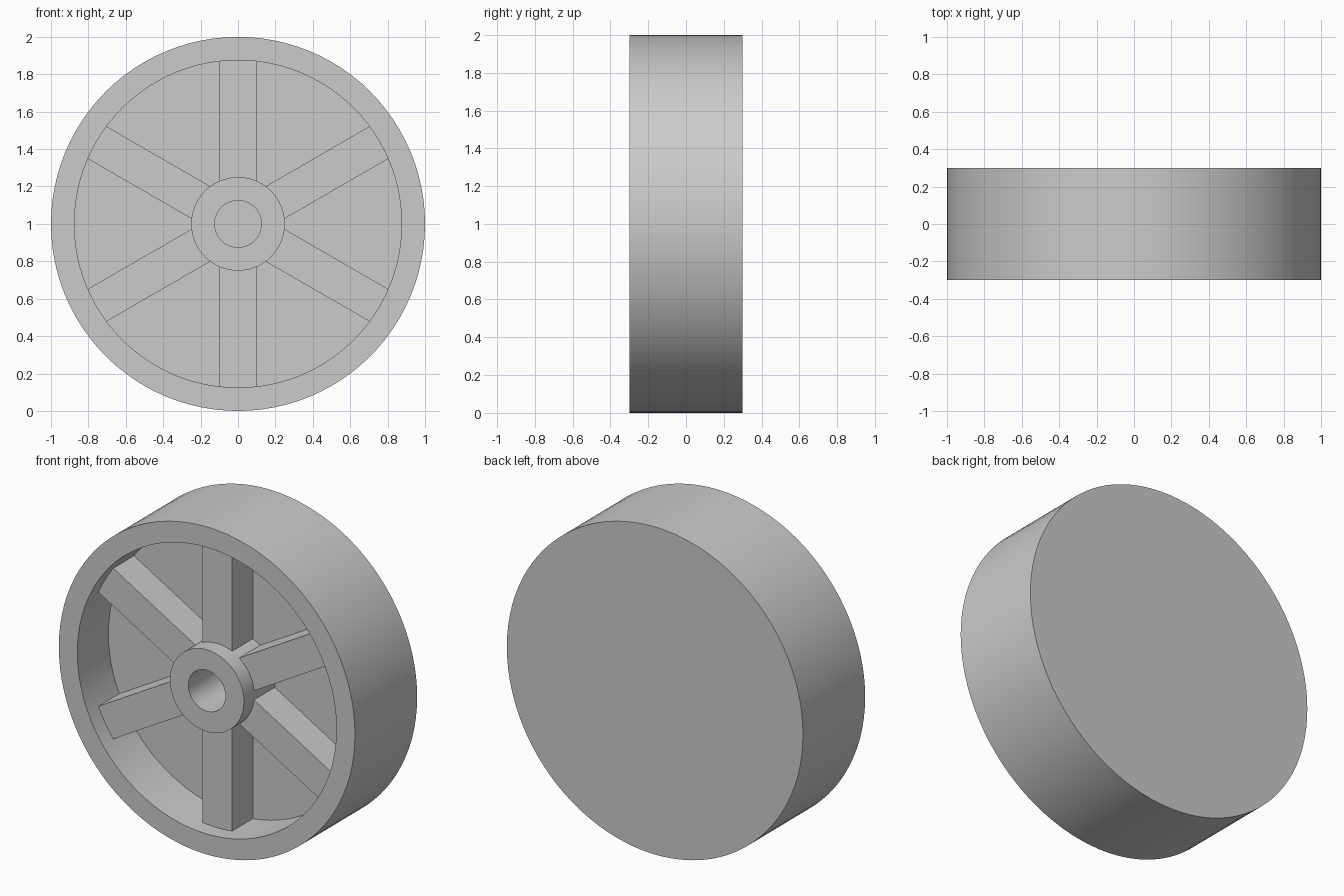
import bpy
import bmesh
import math
from mathutils import Matrix, Vector

cube = bpy.data.objects.get("Cube")
if cube:
    bpy.data.objects.remove(cube, do_unlink=True)

SEGMENTS = 96
SPOKES = 6
CENTRE = Vector((0, 0, 1))

grey = bpy.data.materials.new("light_grey")
grey.use_nodes = True
colour = (0.6, 0.6, 0.6, 1)
grey.diffuse_color = colour
grey.node_tree.nodes["Principled BSDF"].inputs["Base Color"].default_value = colour


def add_object(name, bm):
    bmesh.ops.recalc_face_normals(bm, faces=bm.faces)
    mesh = bpy.data.meshes.new(name)
    bm.to_mesh(mesh)
    bm.free()
    mesh.materials.append(grey)
    obj = bpy.data.objects.new(name, mesh)
    obj.location = CENTRE
    bpy.context.collection.objects.link(obj)
    return obj


def lathe(name, profile, closed=False):
    """Turn (radius, y) points around the wheel axle."""
    bm = bmesh.new()
    verts = [bm.verts.new((r, y, 0)) for r, y in profile]
    edges = [bm.edges.new(pair) for pair in zip(verts, verts[1:])]
    if closed:
        edges.append(bm.edges.new((verts[-1], verts[0])))
    bmesh.ops.spin(bm, geom=verts + edges, cent=(0, 0, 0), axis=(0, 1, 0),
                   angle=math.tau, steps=SEGMENTS, use_duplicate=False)
    bmesh.ops.remove_doubles(bm, verts=bm.verts, dist=0.0005)
    obj = add_object(name, bm)
    bpy.ops.object.select_all(action="DESELECT")
    obj.select_set(True)
    bpy.context.view_layer.objects.active = obj
    bpy.ops.object.shade_smooth_by_angle(angle=math.radians(30))
    return obj


# Rim and solid back plate, one turned dish
lathe("rim_and_plate", [(0, 0.3), (1, 0.3), (1, -0.3), (0.875, -0.3),
                        (0.875, 0), (0, 0)])

# Hub ring with axle hole
lathe("hub", [(0.25, 0), (0.25, -0.3), (0.125, -0.3), (0.125, 0)], closed=True)

# Spokes, ends sunk into the hub and rim
for i in range(SPOKES):
    bm = bmesh.new()
    bmesh.ops.create_cube(bm, size=1)
    bmesh.ops.scale(bm, vec=(0.2, 0.22, 0.69), verts=bm.verts)
    bmesh.ops.translate(bm, vec=(0, -0.09, 0.545), verts=bm.verts)
    turn = Matrix.Rotation(math.tau * i / SPOKES, 3, "Y")
    bmesh.ops.rotate(bm, cent=(0, 0, 0), matrix=turn, verts=bm.verts)
    add_object(f"spoke_{i + 1}", bm)
